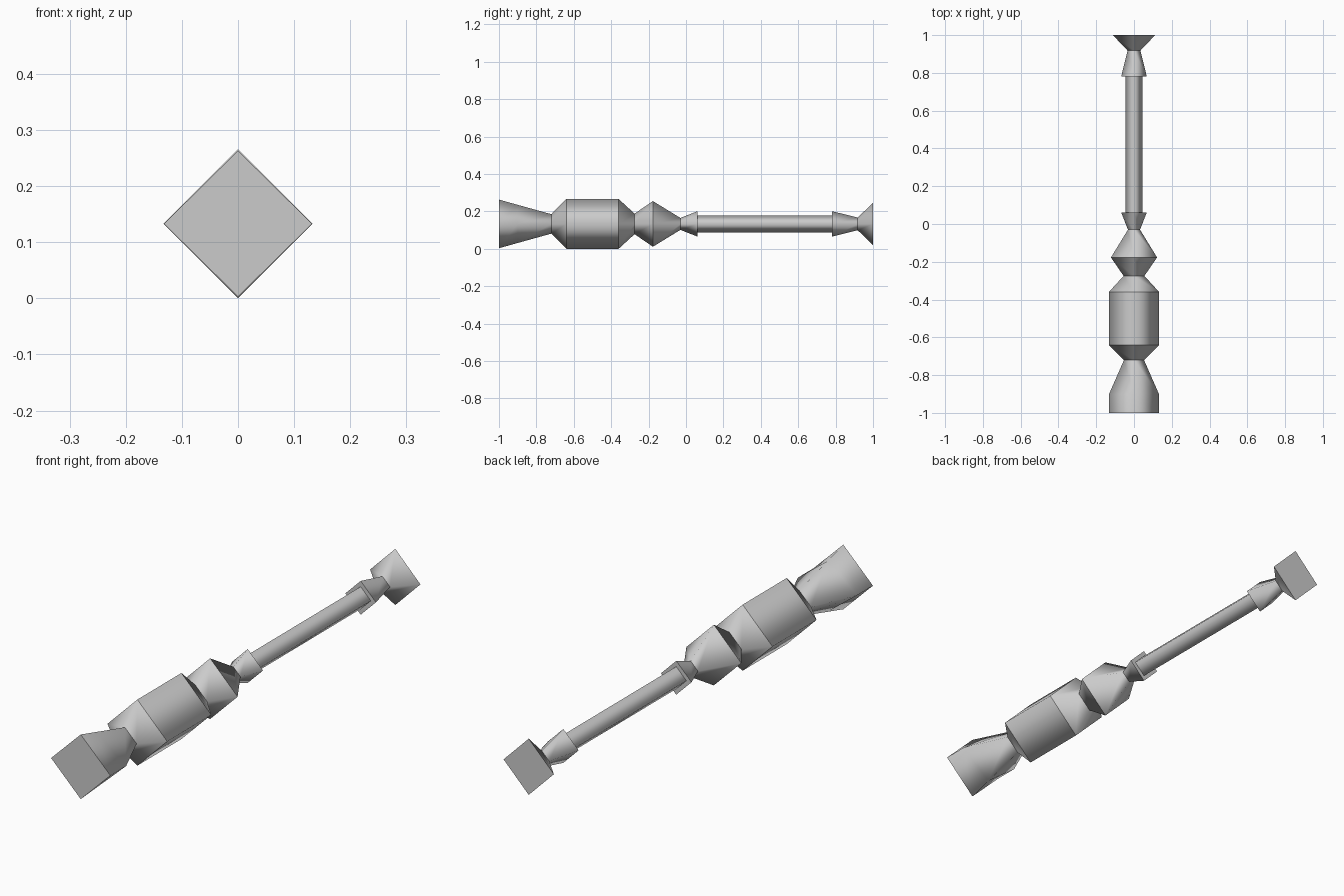
import bpy
import bmesh
from mathutils import Vector

cube = bpy.data.objects.get("Cube")
if cube:
    bpy.data.objects.remove(cube)

AXIS_Z = 0.133

grey = bpy.data.materials.new("plain_grey")
grey.use_nodes = True
COLOUR = (0.6, 0.6, 0.6, 1)
grey.diffuse_color = COLOUR
grey.node_tree.nodes["Principled BSDF"].inputs["Base Color"].default_value = COLOUR


def diamond_loft(name, stations, soft=()):
    """Loft a diamond section along y; stations are (y, half width, half height)."""
    bm = bmesh.new()
    rings = []
    for y, w, h in stations:
        corners = ((w, 0), (0, h), (-w, 0), (0, -h))
        rings.append([bm.verts.new(Vector((x, y, AXIS_Z + z))) for x, z in corners])
    # Smooth sides, with crisp rings between sections
    for a, b in zip(rings, rings[1:]):
        for i in range(4):
            j = (i + 1) % 4
            bm.faces.new((a[i], a[j], b[j], b[i])).smooth = True
    # Flat end caps
    bm.faces.new(rings[0])
    bm.faces.new(rings[-1])
    for k, ring in enumerate(rings):
        if k not in soft:
            for i in range(4):
                bm.edges.get((ring[i], ring[(i + 1) % 4])).smooth = False
    bmesh.ops.recalc_face_normals(bm, faces=bm.faces)
    mesh = bpy.data.meshes.new(name)
    bm.to_mesh(mesh)
    bm.free()
    mesh.materials.append(grey)
    obj = bpy.data.objects.new(name, mesh)
    bpy.context.collection.objects.link(obj)
    return obj


# Flared front end, with its side corners running straight before tapering
diamond_loft("front_flare", [(-1, 0.132, 0.13), (-0.9, 0.132, 0.102),
                             (-0.72, 0.053, 0.052)], soft=(1,))

# Thick main body with bevelled ends
diamond_loft("main_body", [(-0.72, 0.053, 0.052), (-0.64, 0.133, 0.133),
                           (-0.36, 0.133, 0.133), (-0.275, 0.055, 0.055)])

# Pointed collar behind the body
diamond_loft("collar", [(-0.275, 0.055, 0.055), (-0.177, 0.122, 0.122),
                        (-0.03, 0.032, 0.032)])

# Sockets gripping each end of the rod
diamond_loft("front_socket", [(-0.03, 0.032, 0.032), (0.062, 0.068, 0.068)])
diamond_loft("rear_socket", [(0.78, 0.068, 0.068), (0.918, 0.034, 0.034)])

# Long thin rod
diamond_loft("rod", [(0.05, 0.045, 0.045), (0.79, 0.045, 0.045)])

# Flared rear end
diamond_loft("rear_flare", [(0.918, 0.034, 0.034), (1, 0.112, 0.113)])
